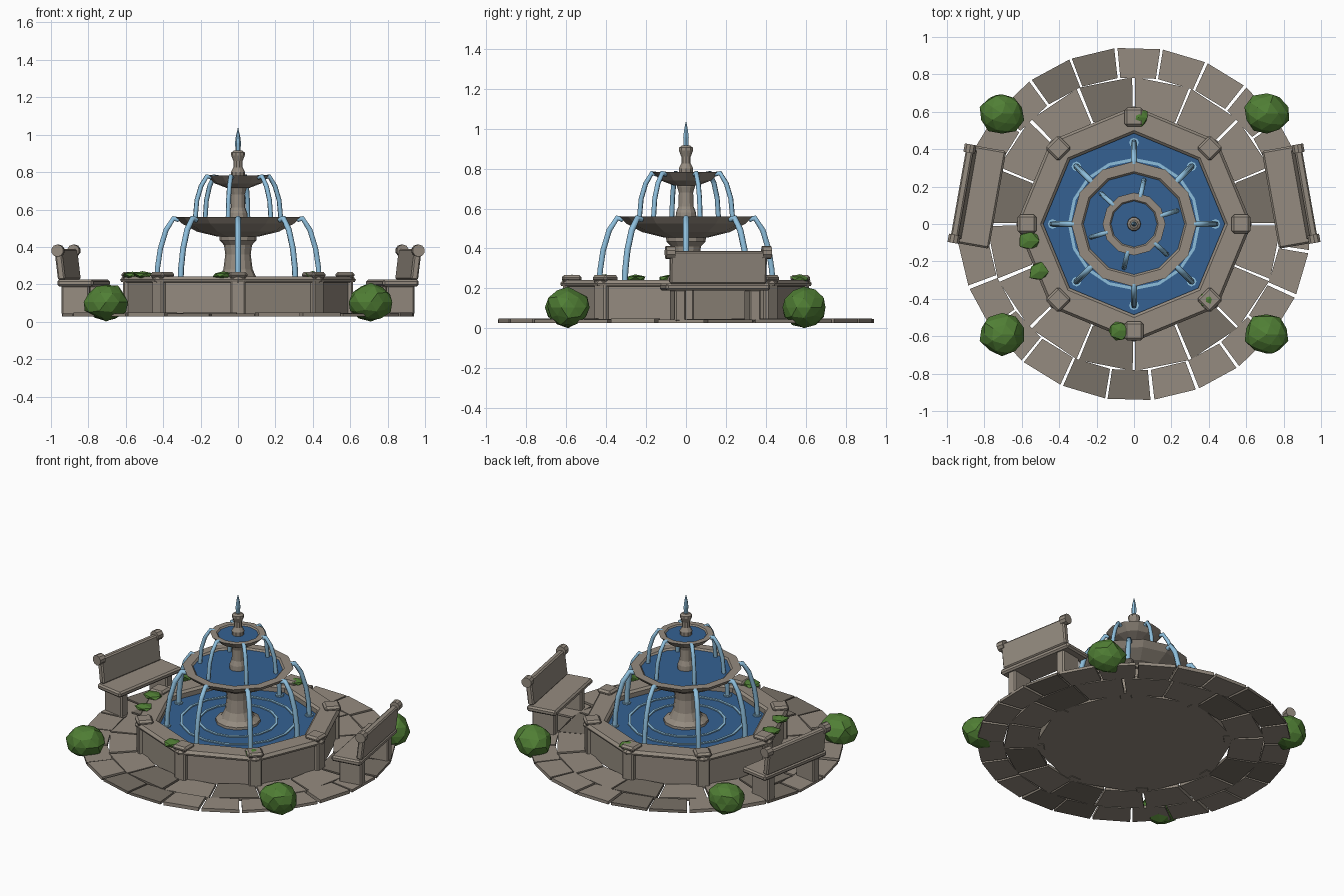
import bpy, bmesh, math, random
from math import sin, cos, pi, radians
from mathutils import Matrix, Vector

if "Cube" in bpy.data.objects:
    bpy.data.objects.remove(bpy.data.objects["Cube"])

random.seed(4)


def material(name, rgb):
    m = bpy.data.materials.new(name)
    m.diffuse_color = (*rgb, 1)
    m.use_nodes = True
    m.node_tree.nodes["Principled BSDF"].inputs["Base Color"].default_value = m.diffuse_color
    return m


STONE = material("stone", (0.30, 0.26, 0.215))
DARK = material("dark_stone", (0.19, 0.165, 0.135))
WATER = material("water", (0.035, 0.12, 0.29))
JET = material("jet_water", (0.27, 0.52, 0.72))
LEAF = material("leaf", (0.08, 0.21, 0.035))


def finish(name, bm, *mats):
    bmesh.ops.remove_doubles(bm, verts=bm.verts, dist=1e-5)
    bmesh.ops.recalc_face_normals(bm, faces=bm.faces)
    me = bpy.data.meshes.new(name)
    bm.to_mesh(me)
    bm.free()
    for m in mats:
        me.materials.append(m)
    ob = bpy.data.objects.new(name, me)
    bpy.context.collection.objects.link(ob)
    return ob


def polar(r, a, z):
    return Vector((r * cos(a), r * sin(a), z))


def add_lathe(bm, profile, n, centre=(0, 0, 0)):
    c = Vector(centre)
    rings = [[bm.verts.new(polar(r, 2 * pi * i / n, z) + c) for i in range(n)] for r, z in profile]
    for a, b in zip(rings, rings[1:]):
        for i in range(n):
            j = (i + 1) % n
            bm.faces.new((a[i], a[j], b[j], b[i]))


def lathe(name, profile, n, mat):
    bm = bmesh.new()
    add_lathe(bm, profile, n)
    return finish(name, bm, mat)


def add_box(bm, centre, size, turn=Matrix()):
    m = turn @ Matrix.Translation(centre) @ Matrix.Diagonal((*size, 1))
    return bmesh.ops.create_cube(bm, size=1, matrix=m)["verts"]


def box(name, centre, size, turn, bevel=0.008):
    bm = bmesh.new()
    add_box(bm, centre, size, turn)
    bmesh.ops.bevel(bm, geom=bm.edges[:], offset=bevel, segments=1, affect='EDGES')
    return finish(name, bm, STONE)


def band(r0, r1, z0, z1):
    return [(r0, z0), (r1, z0), (r1, z1), (r0, z1), (r0, z0)]


# Paving: two rings of separate wedge slabs
def paving(name, n, r0, r1, offset):
    bm = bmesh.new()
    for i in range(n):
        gap = 0.009 / r1
        a0 = offset + 2 * pi * i / n + gap * random.uniform(0.6, 1.2)
        a1 = offset + 2 * pi * (i + 1) / n - gap * random.uniform(0.6, 1.2)
        top = 0.046 + random.uniform(-0.003, 0.004)
        vs = [bm.verts.new(polar(r, a, z)) for z in (0.027, top)
              for r, a in ((r0, a0), (r1, a0), (r1, a1), (r0, a1))]
        shade = int(random.random() < 0.25)
        for f in ((0, 1, 2, 3), (4, 5, 6, 7), (0, 1, 5, 4), (1, 2, 6, 5), (2, 3, 7, 6), (3, 0, 4, 7)):
            bm.faces.new([vs[k] for k in f]).material_index = shade
    finish(name, bm, STONE, DARK)


paving("inner_paving", 16, 0.585, 0.785, 0)
paving("outer_paving", 24, 0.785, 0.945, radians(6))

# Octagonal basin, with posts and caps on its corners
lathe("basin", [(0, 0.03), (0.605, 0.03), (0.605, 0.21), (0.625, 0.212), (0.63, 0.225), (0.615, 0.243),
                (0.50, 0.243), (0.485, 0.23), (0.485, 0.17), (0, 0.17)], 8, STONE)
lathe("pool_water", [(0, 0.2), (0.49, 0.2)], 8, WATER)
for i in range(8):
    turn = Matrix.Rotation(i * pi / 4, 4, 'Z')
    box("basin_post", (0.575, 0, 0.135), (0.08, 0.08, 0.215), turn)
    box("post_cap", (0.572, 0, 0.25), (0.10, 0.10, 0.032), turn, 0.012)

# Central pedestal, two bowls and finial
lathe("pedestal", [(0, 0.17), (0.14, 0.17), (0.135, 0.215), (0.10, 0.235), (0.078, 0.28), (0.068, 0.36),
                   (0.075, 0.41), (0.098, 0.435), (0.10, 0.46), (0, 0.46)], 12, STONE)
lathe("lower_bowl", [(0, 0.455), (0.11, 0.455), (0.22, 0.482), (0.30, 0.525), (0.335, 0.56),
                     (0.28, 0.56), (0.25, 0.53), (0, 0.53)], 12, STONE)
lathe("lower_bowl_water", [(0, 0.55), (0.275, 0.55)], 12, WATER)
lathe("column", [(0, 0.52), (0.055, 0.52), (0.05, 0.58), (0.038, 0.61), (0.036, 0.68),
                 (0.045, 0.71), (0.045, 0.73), (0, 0.73)], 12, STONE)
lathe("upper_bowl", [(0, 0.715), (0.06, 0.715), (0.125, 0.74), (0.168, 0.782),
                     (0.13, 0.782), (0.11, 0.76), (0, 0.76)], 12, STONE)
lathe("upper_bowl_water", [(0, 0.774), (0.128, 0.774)], 12, WATER)
lathe("finial", [(0, 0.76), (0.036, 0.76), (0.038, 0.80), (0.025, 0.825), (0.025, 0.86),
                 (0.037, 0.89), (0.036, 0.905), (0.022, 0.915), (0, 0.915)], 10, STONE)
lathe("top_jet", [(0, 0.90), (0.012, 0.90), (0.016, 0.955), (0.011, 0.995), (0, 1.04)], 6, JET)


# Falling water: arcs of tube repeated around the axis
def jets(name, n, offset, path, radius):
    cu = bpy.data.curves.new(name, 'CURVE')
    cu.dimensions = '3D'
    cu.bevel_depth = radius
    cu.bevel_resolution = 1
    cu.use_fill_caps = True
    for i in range(n):
        s = cu.splines.new('POLY')
        s.points.add(len(path) - 1)
        for p, (r, z) in zip(s.points, path):
            p.co = (*polar(r, offset + 2 * pi * i / n, z), 1)
    cu.materials.append(JET)
    ob = bpy.data.objects.new(name, cu)
    bpy.context.collection.objects.link(ob)
    bpy.ops.object.select_all(action='DESELECT')
    ob.select_set(True)
    bpy.context.view_layer.objects.active = ob
    bpy.ops.object.convert(target='MESH')


jets("lower_jets", 8, 0, [(0.315, 0.545), (0.345, 0.552), (0.385, 0.49), (0.415, 0.39), (0.43, 0.29), (0.435, 0.195)], 0.016)
jets("upper_jets", 6, 0.3, [(0.15, 0.772), (0.175, 0.777), (0.207, 0.725), (0.23, 0.65), (0.24, 0.545)], 0.013)

# Ripples on the pool and splash rings under each lower jet
bm = bmesh.new()
for r in (0.235, 0.345):
    add_lathe(bm, band(r - 0.008, r + 0.008, 0.197, 0.207), 16)
for i in range(8):
    add_lathe(bm, band(0.017, 0.026, 0.197, 0.208), 8, polar(0.435, i * pi / 4, 0))
finish("ripples", bm, JET)

# Two benches, turned toward the fountain
for name, angle in (("right", 10), ("left", 170)):
    turn = Matrix.Rotation(radians(angle), 4, 'Z')
    box(name + "_bench_seat", (0.838, 0, 0.207), (0.195, 0.53, 0.036), turn, 0.01)
    lean = turn @ Matrix.Translation((0.925, 0, 0.305)) @ Matrix.Rotation(0.12, 4, 'Y')
    box(name + "_bench_back", (0, 0, 0), (0.04, 0.49, 0.165), lean)
    for side in (-1, 1):
        box(name + "_bench_leg", (0.845, side * 0.19, 0.115), (0.15, 0.058, 0.16), turn)
        bm = bmesh.new()
        bmesh.ops.create_cone(bm, cap_ends=True, segments=10, radius1=0.033, radius2=0.033, depth=0.045,
                              matrix=turn @ Matrix.Translation((0.934, side * 0.245, 0.38))
                              @ Matrix.Rotation(pi / 2, 4, 'X'))
        finish(name + "_bench_scroll", bm, STONE)


# Bushes and moss: jittered faceted spheres
def blob(name, centre, size, jitter, level):
    bm = bmesh.new()
    bmesh.ops.create_icosphere(bm, subdivisions=level, radius=1)
    for v in bm.verts:
        v.co *= random.uniform(1 - jitter, 1 + jitter)
        v.co = Vector([c * s for c, s in zip(v.co, size)]) + Vector(centre)
        v.co.z = max(v.co.z, 0)
    finish(name, bm, LEAF)


for x in (-0.706, 0.71):
    for y in (-0.59, 0.59):
        blob("bush", (x, y, 0.105), (0.118, 0.11, 0.097), 0.08, 2)
for x, y in ((0.025, 0.57), (-0.565, -0.09), (-0.51, -0.255), (-0.08, -0.57), (0.40, -0.405)):
    blob("moss", (x, y, 0.25), (0.058, 0.055, 0.019), 0.15, 1)
